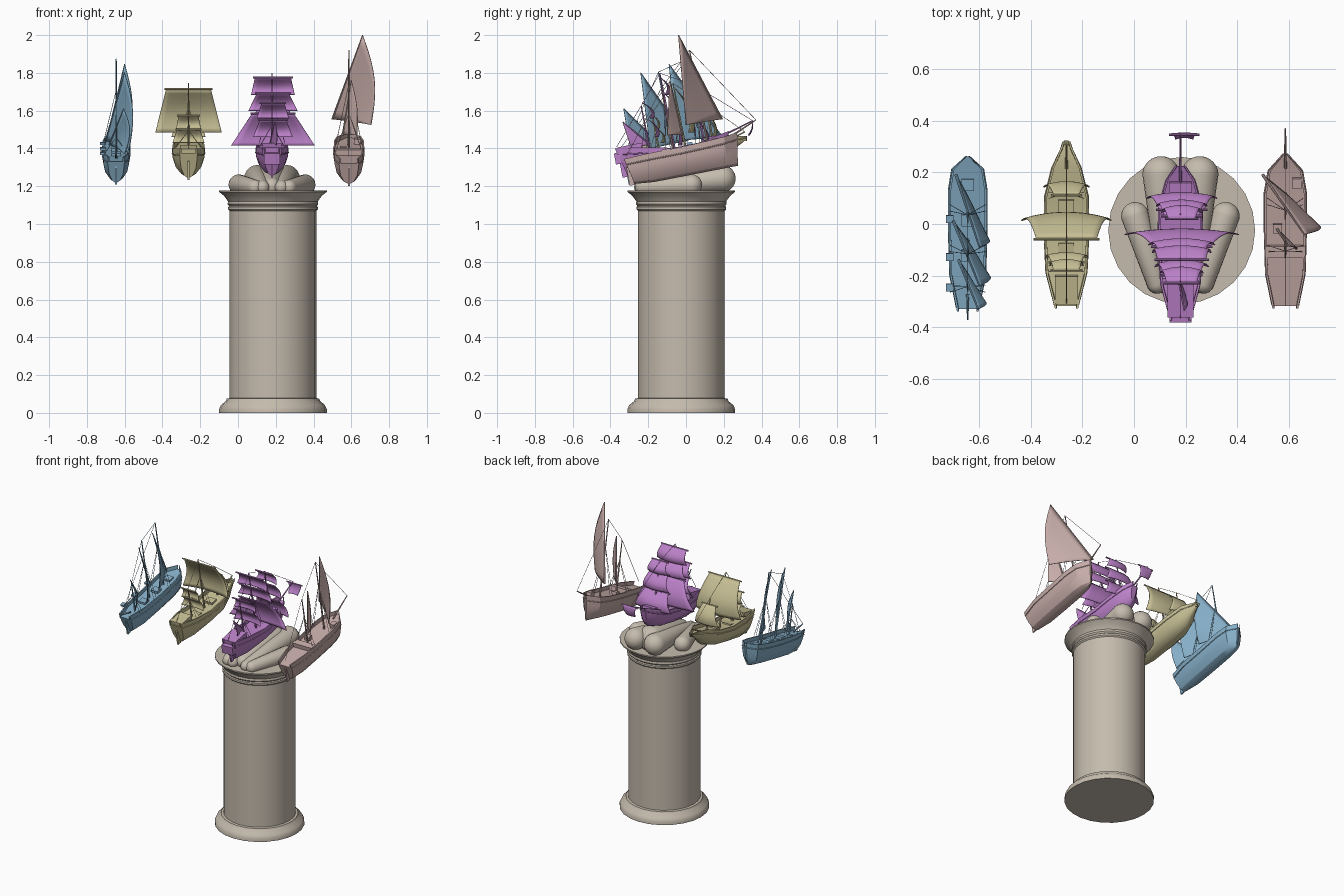
import bpy, bmesh, math
from mathutils import Vector, Matrix

if "Cube" in bpy.data.objects:
    bpy.data.objects.remove(bpy.data.objects["Cube"])

PITCH = math.radians(11)   # every ship rides bow-up


def material(name, rgb):
    m = bpy.data.materials.new(name)
    m.diffuse_color = (*rgb, 1)
    m.use_nodes = True
    m.node_tree.nodes["Principled BSDF"].inputs["Base Color"].default_value = m.diffuse_color
    return m


def finish(bm, name, mat, angle=40):
    bmesh.ops.remove_doubles(bm, verts=bm.verts, dist=1e-5)
    bmesh.ops.recalc_face_normals(bm, faces=bm.faces)
    me = bpy.data.meshes.new(name)
    bm.to_mesh(me)
    bm.free()
    me.shade_smooth()
    me.set_sharp_from_angle(angle=math.radians(angle))
    me.materials.append(mat)
    ob = bpy.data.objects.new(name, me)
    bpy.context.collection.objects.link(ob)
    return ob


def skin(bm, rings, cap=True):
    """Bridge closed rings of points."""
    vs = [[bm.verts.new(p) for p in r] for r in rings]
    n = len(vs[0])
    for a, b in zip(vs, vs[1:]):
        for i in range(n):
            bm.faces.new((a[i], a[(i + 1) % n], b[(i + 1) % n], b[i]))
    if cap:
        bm.faces.new(vs[0])
        bm.faces.new(vs[-1])


def lathe(name, profile, centre, mat, seg=24):
    bm = bmesh.new()
    skin(bm, [[(centre[0] + r * math.cos(2 * math.pi * i / seg),
                centre[1] + r * math.sin(2 * math.pi * i / seg), z)
               for i in range(seg)] for r, z in profile])
    return finish(bm, name, mat)


def finger(name, p, rp, q, rq, mat):
    """Rounded stone lobe: capsule from p (radius rp) to q (radius rq)."""
    p, q = Vector(p), Vector(q)
    rot = (q - p).to_track_quat('Z', 'Y').to_matrix()
    bm = bmesh.new()
    rings = []
    for k in range(14):
        t = math.radians(-88 + 176 * (k if k < 7 else k - 0) / 13)
        c, r = (p, rp) if k < 7 else (q, rq)
        rings.append([c + rot @ Vector((r * math.cos(t) * math.cos(a), r * math.cos(t) * math.sin(a), r * math.sin(t)))
                      for a in [2 * math.pi * i / 20 for i in range(20)]])
    skin(bm, rings)
    return finish(bm, name, mat, 60)


def rod(name, a, b, r, mat, r2=None):
    a, b = Vector(a), Vector(b)
    bm = bmesh.new()
    m = Matrix.Translation((a + b) / 2) @ (b - a).to_track_quat('Z', 'Y').to_matrix().to_4x4()
    bmesh.ops.create_cone(bm, cap_ends=True, segments=8, radius1=r, radius2=r2 or r,
                          depth=(b - a).length, matrix=m)
    return finish(bm, name, mat)


def box(name, M, centre, size, mat):
    bm = bmesh.new()
    bmesh.ops.create_cube(bm, size=1, matrix=M @ Matrix.Translation(centre) @ Matrix.Diagonal((*size, 1)))
    return finish(bm, name, mat)


def sail(name, a, b, c, d, offset, mat, n=10):
    """Patch with head a-b and foot d-c; offset(u, v) gives the billow vector."""
    a, b, c, d = map(Vector, (a, b, c, d))
    bm = bmesh.new()
    g = [[bm.verts.new(a.lerp(b, i / n).lerp(d.lerp(c, i / n), j / n) + Vector(offset(i / n, j / n)))
          for i in range(n + 1)] for j in range(n + 1)]
    for j in range(n):
        for i in range(n):
            bm.faces.new((g[j][i], g[j][i + 1], g[j + 1][i + 1], g[j + 1][i]))
    bmesh.ops.dissolve_degenerate(bm, dist=1e-6, edges=bm.edges)
    ob = finish(bm, name, mat)
    s = ob.modifiers.new("thickness", 'SOLIDIFY')
    s.thickness = 0.004
    s.offset = 0
    return ob


def square_sail(ship, x, top, foot, mat, bulge=0.045):
    """top and foot are (y, z, half width); billows forward."""
    (y1, z1, w1), (y2, z2, w2) = top, foot

    def off(u, v):
        return (0, bulge * (0.7 * math.sin(math.pi * v * 0.9) + 0.5 * v * (1 - (2 * u - 1) ** 2)), 0)
    sail(ship + "_square_sail", (x - w1, y1, z1), (x + w1, y1, z1), (x + w2, y2, z2), (x - w2, y2, z2), off, mat)
    rod(ship + "_yard", (x - w1 - .01, y1 - .004, z1), (x + w1 + .01, y1 - .004, z1), 0.005, mat)


def lateen_sail(ship, tack, peak, clew, mat, bulge=0.03):
    def off(u, v):
        return (bulge * math.sin(math.pi * v) * (0.3 + 0.7 * u), 0, 0)
    sail(ship + "_lateen_sail", tack, peak, clew, clew, off, mat)
    rod(ship + "_yard", tack, peak, 0.006, mat, 0.003)


def rope(ship, a, b, mat):
    rod(ship + "_rope", a, b, 0.0013, mat)


def hull(ship, M, stations, mat):
    """stations: y, half width, rail height, keel height, forward rake of the rail."""
    bm = bmesh.new()
    rings = []
    for y, w, zr, zk, rake in stations:
        t = min(0.008, w * 0.4)
        half = [(w * .08, 0), (w * .5, .08), (w * .86, .32), (w, .62), (w, 1)]
        pts = [(x, zk + f * (zr - zk), f) for x, f in half] + [(w - t, zr, 1), (w - t, zr - .025, .85)]
        loop = pts + [(-x, z, f) for x, z, f in reversed(pts)]
        rings.append([M @ Vector((x, y + rake * f, z)) for x, z, f in loop])
    skin(bm, rings)
    finish(bm, ship + "_hull", mat, 30)
    # wale strips and rudder
    for s in (-1, 1):
        for (y, w, zr, zk, rk), (y2, w2, zr2, zk2, rk2) in zip(stations, stations[1:]):
            f = .78
            rod(ship + "_wale", M @ Vector((s * w, y + rk * f, zk + f * (zr - zk))),
                M @ Vector((s * w2, y2 + rk2 * f, zk2 + f * (zr2 - zk2))), .004, mat)
    y, zk, rk = stations[0][0], stations[0][3], stations[0][4]
    box(ship + "_rudder", M, (0, y + rk * .2 - .006, zk + .045), (.01, .03, .10), mat)


def frame(x, z):
    return Matrix.Translation((x, 0, z)) @ Matrix.Rotation(PITCH, 4, 'X')


def rig(ship, M, masts, sprit, stern, mat):
    """Raked masts (y, height), bowsprit, shrouds and stays in ship space."""
    rod(ship + "_bowsprit", M @ Vector(sprit[0]), M @ Vector(sprit[1]), .006, mat, .003)
    tips = [M @ Vector((0, y, h)) for y, h in masts]
    for (y, h), tip in zip(masts, tips):
        rod(ship + "_mast", M @ Vector((0, y, .05)), tip, .007, mat, .003)
        for s in (-1, 1):
            for d in (-.04, -.015):
                rope(ship, M @ Vector((s * .068, y + d, .15)), M @ Vector((0, y, h * .72)), mat)
    chain = [M @ Vector(sprit[1])] + tips + [M @ Vector(stern)]
    for a, b in zip(chain, chain[1:]):
        rope(ship, a, b, mat)


stone = material("stone", (.56, .50, .42))
blue = material("blue", (.24, .43, .58))
olive = material("olive", (.57, .52, .30))
purple = material("purple", (.50, .22, .58))
pink = material("pink", (.56, .41, .39))

# Stone column
C = (.185, -.025)
lathe("column", [(.285, 0), (.285, .02), (.275, .042), (.25, .062), (.245, .075), (.23, .078), (.23, 1.07),
                 (.238, 1.078), (.238, 1.09), (.232, 1.095), (.24, 1.105), (.238, 1.12), (.245, 1.13), (.26, 1.15),
                 (.285, 1.17), (.285, 1.178)], C, stone)
# Rounded lobes cradling the central ship
finger("stone_lobe_centre", (.18, -.20, 1.20), .045, (.18, .12, 1.235), .09, stone)
for s in (-1, 1):
    finger("stone_lobe_inner", (.18 + s * .05, -.24, 1.195), .035, (.18 + s * .075, .19, 1.24), .073, stone)
    finger("stone_lobe_outer", (.18 + s * .09, -.23, 1.195), .04, (.18 + s * .175, .03, 1.208), .055, stone)

# Blue three-masted lugger
M = frame(-.645, 1.262)
hull("lugger", M, [(-.28, .042, .155, .01, -.035), (-.17, .068, .15, 0, -.01), (0, .073, .145, 0, 0),
                   (.15, .073, .15, 0, .01), (.22, .06, .155, 0, .025), (.255, .006, .16, .01, .045)], blue)
rig("lugger", M, [(.12, .6), (-.04, .56), (-.2, .33)], ((0, -.25, .14), (0, -.345, .175)), (0, -.3, .16), blue)
lateen_sail("lugger", (-.69, .19, 1.46), (-.6, -.09, 1.845), (-.58, -.05, 1.44), blue)
lateen_sail("lugger", (-.70, .01, 1.44), (-.6, -.24, 1.8), (-.575, -.19, 1.40), blue)
lateen_sail("lugger", (-.68, -.14, 1.42), (-.605, -.33, 1.61), (-.6, -.29, 1.37), blue)
for y in (-.1, .04, .18):
    box("lugger_hatch", M, (0, y, .128), (.05, .045, .02), blue)
for y in (-.22, -.1, .05):
    box("lugger_side_board", M, (-.07, y, .158), (.03, .03, .012), blue)

# Olive square-rigged ship with a beaked bow
M = frame(-.262, 1.285)
hull("square_rigger", M, [(-.27, .045, .175, .01, -.03), (-.16, .078, .15, 0, -.01), (-.02, .085, .12, 0, 0),
                          (.12, .083, .12, 0, .01), (.22, .055, .135, .02, .03), (.27, .022, .12, .06, .055),
                          (.33, .012, .115, .09, .02)], olive)
rig("square_rigger", M, [(.17, .32), (.02, .465), (-.12, .33)], ((0, .24, .11), (0, .345, .14)), (0, -.28, .17), olive)
box("square_rigger_poop", M, (0, -.23, .155), (.09, .11, .03), olive)
X = -.262
square_sail("square_rigger", X, (-.055, 1.715, .118), (0, 1.485, .175), olive, .06)
square_sail("square_rigger", X, (.115, 1.585, .05), (.135, 1.46, .09), olive, .035)
square_sail("square_rigger", X, (-.175, 1.575, .052), (-.165, 1.505, .065), olive, .03)
square_sail("square_rigger", X, (-.145, 1.50, .06), (-.14, 1.43, .085), olive, .03)
for y in (-.08, .09):
    box("square_rigger_hatch", M, (0, y, .10), (.06, .05, .02), olive)

# Purple galleon on the lobes
M = frame(.18, 1.295)
hull("galleon", M, [(-.31, .04, .175, .02, -.04), (-.2, .075, .155, .005, -.015), (-.05, .085, .12, 0, 0),
                    (.08, .083, .12, 0, .01), (.17, .055, .14, .01, .03), (.21, .02, .15, .04, .05)], purple)
rig("galleon", M, [(.12, .43), (-.04, .52), (-.17, .37)], ((0, .18, .12), (0, .395, .18)), (0, -.34, .18), purple)
box("galleon_stern_castle", M, (0, -.27, .155), (.10, .13, .045), purple)
box("galleon_stern_gallery", M, (0, -.345, .12), (.085, .03, .06), purple)
box("galleon_forecastle", M, (0, .16, .125), (.09, .06, .03), purple)
X = .185
for top, foot in [((-.135, 1.775, .095), (-.12, 1.685, .115)), ((-.115, 1.69, .085), (-.09, 1.60, .13)),
                  ((-.085, 1.585, .11), (-.05, 1.415, .222)),
                  ((.025, 1.74, .055), (.035, 1.665, .08)), ((.035, 1.66, .07), (.06, 1.56, .10)),
                  ((.06, 1.545, .09), (.09, 1.43, .138)),
                  ((-.225, 1.64, .06), (-.2, 1.56, .085)), ((-.195, 1.55, .07), (-.175, 1.46, .105))]:
    square_sail("galleon", X, top, foot, purple, .04)
lateen_sail("galleon", (.17, -.19, 1.42), (.195, -.335, 1.54), (.2, -.29, 1.40), purple, .01)
square_sail("galleon", X + .01, (.35, 1.54, .05), (.325, 1.47, .035), purple, .015)

# Pink two-masted lateen vessel
M = frame(.587, 1.255)
hull("lateen_boat", M, [(-.275, .05, .15, .01, -.03), (-.17, .075, .155, 0, -.005), (0, .08, .155, 0, 0),
                        (.14, .08, .16, 0, .01), (.22, .065, .165, 0, .02), (.28, .006, .175, 0, .03)], pink)
rig("lateen_boat", M, [(.145, .65), (-.04, .48)], ((0, .25, .15), (0, .42, .22)), (0, -.29, .16), pink)
box("lateen_boat_aft_deck", M, (0, -.08, .145), (.15, .045, .03), pink)
box("lateen_boat_hatch", M, (-.03, .01, .14), (.035, .035, .03), pink)
box("lateen_boat_crate", M, (.045, .19, .15), (.035, .04, .03), pink)
lateen_sail("lateen_boat", (.5, .19, 1.555), (.66, -.04, 2.0), (.705, 0, 1.525), pink, .04)
lateen_sail("lateen_boat", (.555, -.02, 1.47), (.6, -.085, 1.76), (.63, -.10, 1.47), pink, .015)
